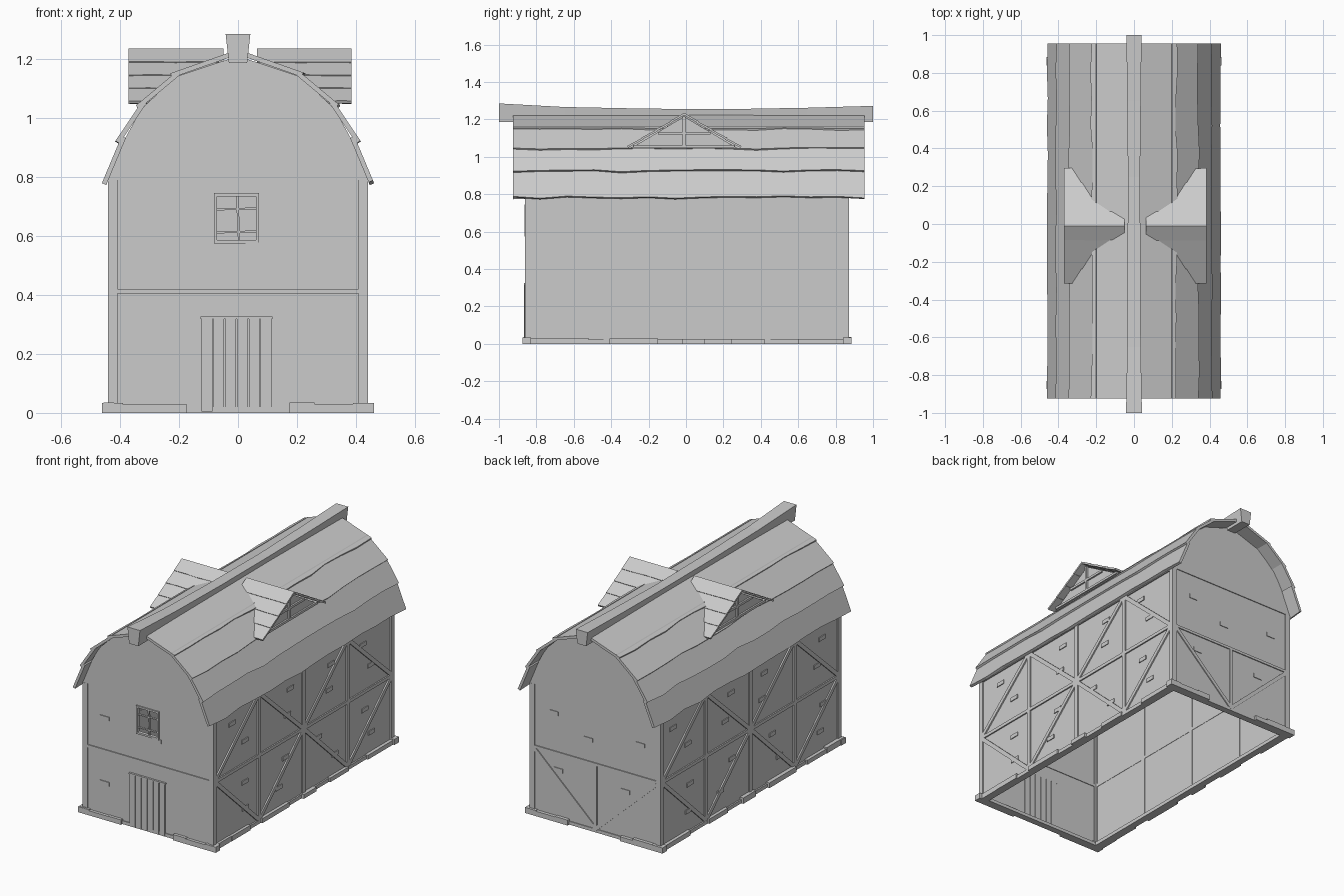
import bpy, bmesh, random
from mathutils import Vector, Matrix

random.seed(4)
if "Cube" in bpy.data.objects:
    bpy.data.objects.remove(bpy.data.objects["Cube"], do_unlink=True)

grey = bpy.data.materials.new("plain_grey")
grey.use_nodes = True
grey.diffuse_color = (0.6, 0.6, 0.6, 1)
grey.node_tree.nodes["Principled BSDF"].inputs["Base Color"].default_value = (0.6, 0.6, 0.6, 1)


def finish(name, bm):
    bmesh.ops.recalc_face_normals(bm, faces=bm.faces)
    mesh = bpy.data.meshes.new(name)
    bm.to_mesh(mesh)
    bm.free()
    mesh.materials.append(grey)
    obj = bpy.data.objects.new(name, mesh)
    bpy.context.collection.objects.link(obj)
    return obj


def loft(bm, sections):
    rings = [[bm.verts.new(p) for p in s] for s in sections]
    n = len(rings[0])
    for a, b in zip(rings, rings[1:]):
        for i in range(n):
            j = (i + 1) % n
            bm.faces.new((a[i], a[j], b[j], b[i]))
    bm.faces.new(rings[0])
    bm.faces.new(rings[-1][::-1])


def box(bm, lo, hi):
    lo, hi = Vector(lo), Vector(hi)
    m = Matrix.Translation((lo + hi) / 2) @ Matrix.Diagonal((*(hi - lo), 1))
    bmesh.ops.create_cube(bm, size=1, matrix=m)


def beam(bm, p, q, normal, width=0.028, depth=0.02):
    """Timber from p to q whose outer face lies on the line, facing normal."""
    p, q, n = Vector(p), Vector(q), Vector(normal)
    along = q - p
    side = along.normalized().cross(n)
    m = Matrix((along, side * width, n * depth)).transposed().to_4x4()
    m.translation = (p + q) / 2 - n * depth / 2
    bmesh.ops.create_cube(bm, size=1, matrix=m)


def shingles(bm, top, bottom, start, end, place, steps, wobble, thick):
    """One overlapping strip; place maps (length, across, z) to the model."""
    t, b = Vector(top), Vector(bottom)
    d = (b - t).normalized()
    inward = Vector((d.y, -d.x))
    if inward.y > 0:
        inward = -inward
    sections = []
    for i in range(steps + 1):
        s = start + (end - start) * i / steps
        e = b + d * random.uniform(-wobble, wobble)
        ring = (t, e, e + inward * thick, t + inward * thick)
        sections.append([place(s, v.x, v.y) for v in ring])
    loft(bm, sections)


# Main walls: thin infill panels, with an opening for the front window
bm = bmesh.new()
for s in (-1, 1):
    box(bm, (s * 0.422, -0.855, 0.01), (s * 0.432, 0.865, 0.8))
box(bm, (-0.43, 0.855, 0.01), (0.43, 0.865, 0.8))
for x0, x1, z0, z1 in ((-0.43, 0.43, 0.01, 0.575), (-0.43, -0.08, 0.575, 0.745),
                       (0.07, 0.43, 0.575, 0.745), (-0.43, 0.43, 0.745, 0.8)):
    box(bm, (x0, -0.855, z0), (x1, -0.845, z1))
finish("wall_panels", bm)

# Curved gables above both end walls
half = [(0.44, 0.79), (0.4, 0.9), (0.328, 1.03), (0.212, 1.14), (0, 1.21)]
outline = half + [(-x, z) for x, z in half[-2::-1]]
for name, y0, y1 in (("front_gable", -0.86, -0.848), ("back_gable", 0.858, 0.87)):
    bm = bmesh.new()
    loft(bm, [[(x, y, z) for x, z in outline] for y in (y0, y1)])
    finish(name, bm)

# Timber framing on the two long walls
ys = [-0.845 + 0.425 * i for i in range(5)]
levels = (0.02, 0.412, 0.79)
for name, s in (("left_side_timbers", 1), ("right_side_timbers", -1)):
    bm = bmesh.new()
    x, n = s * 0.44, (s, 0, 0)
    for y in ys:
        beam(bm, (x, y, 0.01), (x, y, 0.79), n)
    for z in levels[1:]:
        beam(bm, (x, -0.86, z), (x, 0.87, z), n, 0.02)
    for row in range(2):
        for i in range(4):
            z0, z1 = levels[row], levels[row + 1]
            if (row + i) % 2 == 0:
                z0, z1 = z1, z0
            beam(bm, (x, ys[i], z0), (x, ys[i + 1], z1), (s, 0, 0), 0.024, 0.018)
    finish(name, bm)

# Timber framing on the end walls
for name, s, y in (("front_timbers", -1, -0.861), ("back_timbers", 1, 0.871)):
    bm = bmesh.new()
    n = (0, s, 0)
    for x in (-0.424, 0.424):
        beam(bm, (x, y, 0.01), (x, y, 0.79), n, 0.032)
    beam(bm, (-0.42, y, 0.412), (0.42, y, 0.412), n, 0.016)
    if s > 0:
        beam(bm, (0, y, 0.01), (0, y, 0.412), n, 0.02)
        for x in (-0.41, 0.41):
            beam(bm, (x, y, 0.4), (0, y, 0.02), n, 0.022)
    finish(name, bm)

# Scattered raised bricks
bm = bmesh.new()
for s in (-1, 1):
    for i in range(4):
        for z in (0.13, 0.29, 0.54, 0.69):
            y = ys[i] + random.uniform(0.1, 0.3)
            box(bm, (s * 0.425, y, z), (s * 0.437, y + 0.06, z + 0.024))
for x, z in ((-0.295, 0.61), (-0.295, 0.215), (0.055, 0.565)):
    box(bm, (x - 0.03, -0.86, z - 0.012), (x + 0.03, -0.85, z + 0.012))
for x, z in ((-0.3, 0.61), (0.28, 0.65), (0.05, 0.55), (-0.2, 0.3), (0.25, 0.31)):
    box(bm, (x - 0.03, 0.86, z - 0.012), (x + 0.03, 0.869, z + 0.012))
finish("raised_bricks", bm)

# Foundation sill and uneven foot stones
bm = bmesh.new()
for s in (-1, 1):
    box(bm, (s * 0.4, -0.86, 0), (s * 0.441, 0.87, 0.022))
    for y0, y1 in ((-0.87, -0.7), (-0.7, -0.52), (-0.41, -0.15), (-0.02, 0.1), (0.24, 0.42), (0.6, 0.885)):
        box(bm, (s * 0.42, y0, 0), (s * random.uniform(0.446, 0.456), y1, random.uniform(0.022, 0.038)))
    for y0, y1 in ((-0.873, -0.83), (0.84, 0.885)):
        box(bm, (s * 0.39, y0, 0), (s * 0.462, y1, 0.034))
        for x0, x1 in ((0.26, 0.39), (0.175, 0.26)):
            y_out = y0 if y0 < 0 else y1
            box(bm, (s * x0, y_out * 0.96, 0), (s * x1, y_out, random.uniform(0.026, 0.038)))
for y0, y1 in ((-0.86, -0.82), (0.83, 0.87)):
    box(bm, (-0.44, y0, 0), (0.44, y1, 0.02))
finish("foundation_stones", bm)

# Plank door with lintel
bm = bmesh.new()
w = 0.24 / 6
for i in range(6):
    x = -0.125 + i * w
    front = -0.862 - random.uniform(0, 0.004)
    box(bm, (x + 0.002, front, 0.004), (x + w - 0.002, -0.84, 0.318))
box(bm, (-0.127, -0.867, 0.318), (0.117, -0.84, 0.326))
finish("front_door", bm)

# Front window frame and glazing bars
bm = bmesh.new()
n, y = (0, -1, 0), -0.863
for x in (-0.076, 0.066):
    beam(bm, (x, y, 0.574), (x, y, 0.746), n, 0.011)
for z in (0.58, 0.74):
    beam(bm, (-0.08, y, z), (0.07, y, z), n, 0.011)
beam(bm, (0.004, y + 0.006, 0.578), (-0.003, y + 0.006, 0.742), n, 0.008, 0.012)
for z in (0.612, 0.69):
    beam(bm, (-0.075, y + 0.006, z), (0.065, y + 0.006, z + 0.003), n, 0.007, 0.012)
finish("front_window", bm)

# Main roof: four overlapping shingle strips on each side
tops = [(0.0, 1.232), (0.2, 1.164), (0.322, 1.062), (0.395, 0.938)]
ends = [(0.225, 1.153), (0.342, 1.046), (0.413, 0.926), (0.459, 0.785)]
for name, s in (("left_roof", 1), ("right_roof", -1)):
    bm = bmesh.new()
    for t, e in zip(tops, ends):
        shingles(bm, t, e, -0.925, 0.955, lambda l, a, z: (s * a, l, z), 13, 0.007, 0.016)
    finish(name, bm)

# Sagging ridge beam with wedge-shaped section
bm = bmesh.new()
sections = []
for y, half_w, top, low in ((-1, 0.042, 1.285, 1.187), (-0.65, 0.036, 1.266, 1.187),
                            (-0.2, 0.034, 1.257, 1.19), (0.25, 0.032, 1.255, 1.19),
                            (0.65, 0.036, 1.262, 1.188), (1, 0.04, 1.272, 1.187)):
    sections.append([(-half_w, y, top), (half_w, y, top), (half_w * 0.74, y, low), (-half_w * 0.74, y, low)])
loft(bm, sections)
finish("ridge_beam", bm)

# Two dormers: shingled slopes, recessed gable and its cross bars
shift = 0.007
starts = (0.057, 0.06, 0.12, 0.22)
ridge, eave = Vector((0, 1.235)), Vector((0.305, 1.058))
for name, s in (("left_dormer", 1), ("right_dormer", -1)):
    bm = bmesh.new()
    for side in (-1, 1):
        for k in range(4):
            t = ridge.lerp(eave, max(0, k / 4 - 0.02)) - Vector((0, 0.004 if k else 0))
            e = ridge.lerp(eave, (k + 1) / 4)
            shingles(bm, t, e, starts[k], 0.378,
                     lambda l, a, z: (shift + s * l, side * a - 0.01, z), 4, 0.002, 0.011)
    finish(name + "_roof", bm)
    bm = bmesh.new()
    loft(bm, [[(shift + s * x, -0.295, 1.045), (shift + s * x, 0.275, 1.045), (shift + s * x, -0.01, 1.215)]
              for x in (0.325, 0.337)])
    x, n = shift + s * 0.347, (s, 0, 0)
    beam(bm, (x, -0.01, 1.05), (x, -0.01, 1.215), n, 0.016, 0.014)
    beam(bm, (x, -0.15, 1.125), (x, 0.13, 1.125), n, 0.014, 0.014)
    beam(bm, (x, -0.28, 1.056), (x, 0.26, 1.056), n, 0.014, 0.03)
    finish(name + "_gable", bm)
